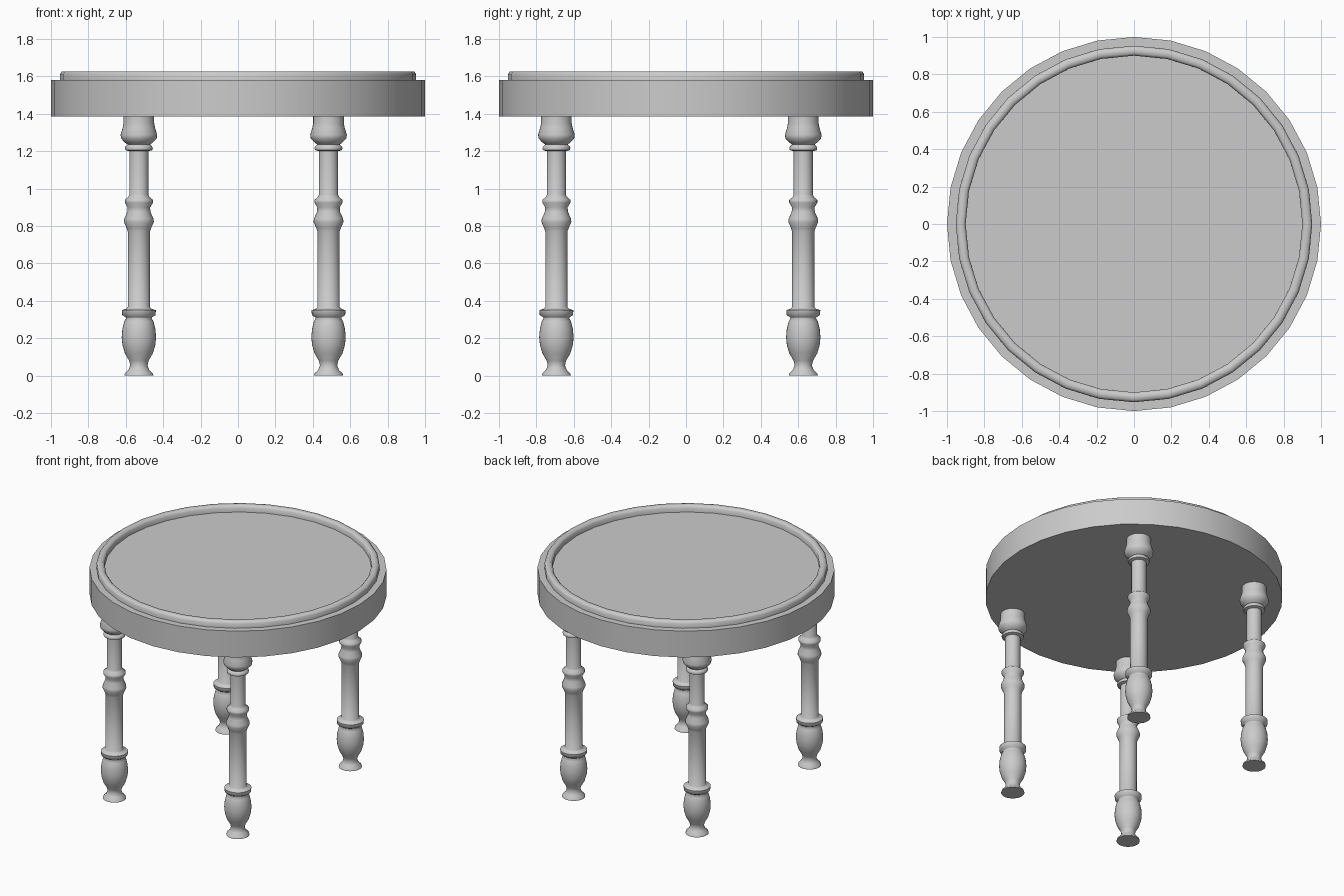
import bpy
import bmesh
from math import radians, sin, cos, tau

cube = bpy.data.objects.get("Cube")
if cube:
    bpy.data.objects.remove(cube, do_unlink=True)

# Single plain grey finish
grey = bpy.data.materials.new("plain_grey")
grey.use_nodes = True
colour = (0.6, 0.6, 0.6, 1)
grey.diffuse_color = colour
grey.node_tree.nodes["Principled BSDF"].inputs["Base Color"].default_value = colour


def lathe(name, profile, sides, location=(0, 0, 0), closed=False):
    """Turn a (radius, height) profile about z; open profiles get end caps."""
    bm = bmesh.new()
    rings = [[bm.verts.new((r * cos(tau * i / sides), r * sin(tau * i / sides), z))
              for i in range(sides)] for r, z in profile]
    pairs = list(zip(rings, rings[1:]))
    if closed:
        pairs.append((rings[-1], rings[0]))
    else:
        bm.faces.new(rings[0])
        bm.faces.new(rings[-1])
    for low, high in pairs:
        for i in range(sides):
            j = (i + 1) % sides
            bm.faces.new((low[i], low[j], high[j], high[i]))
    bmesh.ops.recalc_face_normals(bm, faces=bm.faces)
    mesh = bpy.data.meshes.new(name)
    bm.to_mesh(mesh)
    bm.free()
    mesh.materials.append(grey)
    obj = bpy.data.objects.new(name, mesh)
    bpy.context.collection.objects.link(obj)
    obj.location = location
    bpy.ops.object.select_all(action='DESELECT')
    obj.select_set(True)
    bpy.context.view_layer.objects.active = obj
    bpy.ops.object.shade_smooth_by_angle(angle=radians(58))
    return obj


# Table top drum and the raised, rounded rim on it
lathe("table_top", [(1, 1.385), (1, 1.58)], 32)
lathe("raised_rim", [(0.953, 1.575), (0.953, 1.612), (0.942, 1.627),
                     (0.912, 1.627), (0.9, 1.612), (0.9, 1.575)], 32, closed=True)

# Turned leg outline, from the foot up
foot = [(0.078, 0), (0.075, 0.012), (0.056, 0.03), (0.046, 0.055), (0.052, 0.08),
        (0.075, 0.12), (0.088, 0.165), (0.092, 0.205), (0.088, 0.25), (0.078, 0.29), (0.068, 0.308)]
lower_collar = [(0.07, 0.312), (0.089, 0.324), (0.091, 0.35), (0.068, 0.358), (0.059, 0.367)]
middle = [(0.059, 0.77), (0.066, 0.79), (0.08, 0.822), (0.078, 0.84), (0.062, 0.875),
          (0.06, 0.9), (0.075, 0.925), (0.075, 0.94), (0.057, 0.955), (0.051, 0.968)]
upper_collar = [(0.051, 1.2), (0.072, 1.206), (0.075, 1.217), (0.07, 1.227), (0.06, 1.236)]
head = [(0.075, 1.247), (0.095, 1.268), (0.098, 1.288), (0.086, 1.328), (0.082, 1.35), (0.082, 1.39)]
leg_profile = foot + lower_collar + middle + upper_collar + head

# Four legs
for depth, y in (("front", -0.693), ("back", 0.627)):
    for side, x in (("right", -0.53), ("left", 0.484)):
        lathe(f"{depth}_{side}_leg", leg_profile, 32, (x, y, 0))
